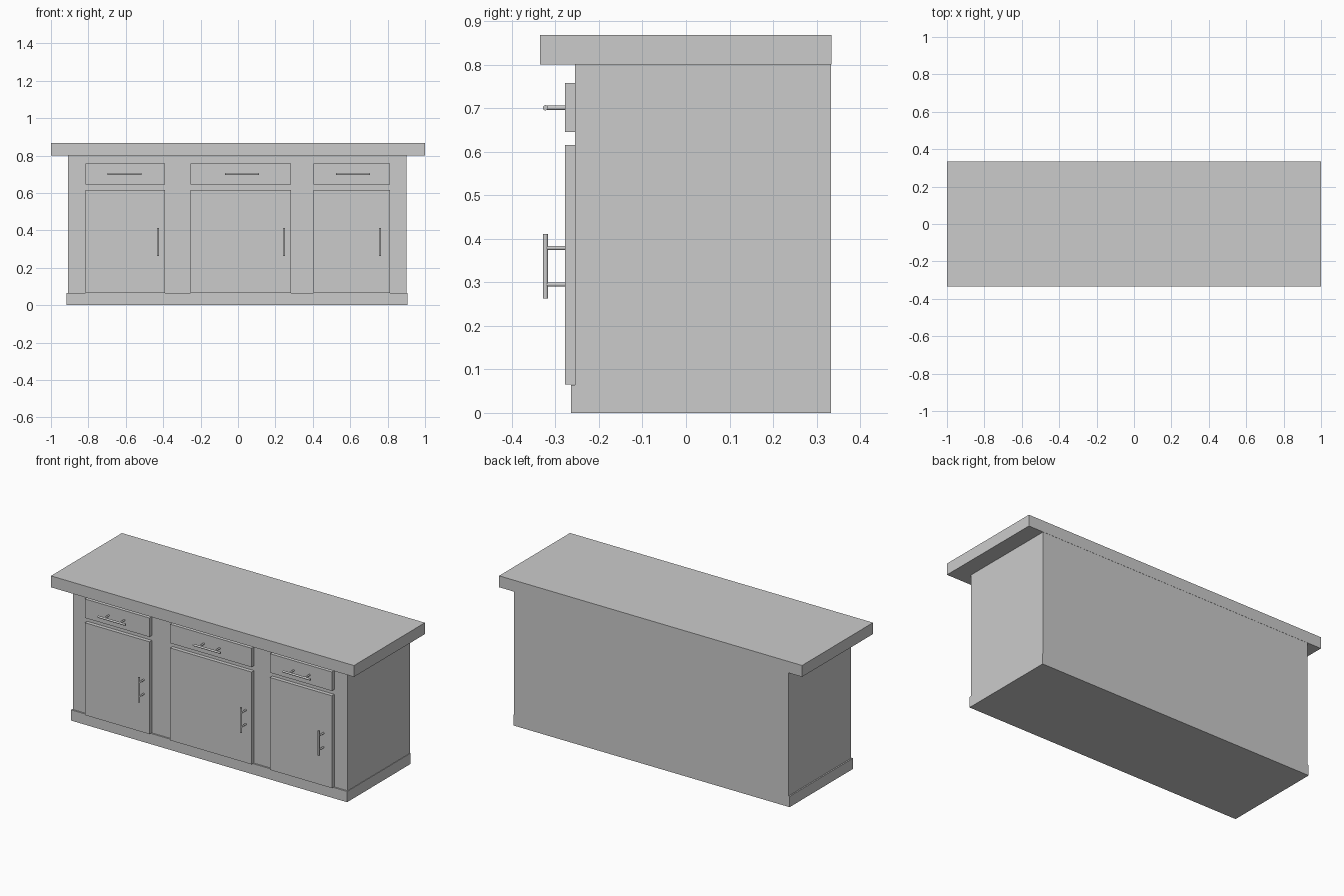
import bpy
import math

if "Cube" in bpy.data.objects:
    bpy.data.objects.remove(bpy.data.objects["Cube"])


def box(name, x0, x1, y0, y1, z0, z1):
    bpy.ops.mesh.primitive_cube_add(size=1, location=((x0 + x1) / 2, (y0 + y1) / 2, (z0 + z1) / 2))
    ob = bpy.context.object
    ob.name = name
    ob.scale = (x1 - x0, y1 - y0, z1 - z0)
    bpy.ops.object.transform_apply(location=False, rotation=False, scale=True)
    return ob


def rod(name, loc, radius, length, axis):
    rot = {"x": (0, math.pi / 2, 0), "y": (math.pi / 2, 0, 0), "z": (0, 0, 0)}[axis]
    bpy.ops.mesh.primitive_cylinder_add(vertices=16, radius=radius, depth=length, location=loc, rotation=rot)
    ob = bpy.context.object
    ob.name = name
    bpy.ops.object.shade_smooth_by_angle()
    return ob


def handle(name, x, z, length, spread, axis):
    # Bar pull: a grip plus two posts reaching back to the panel
    rod(name + "_grip", (x, GRIP_Y, z), 0.006, length, axis)
    post_len = FACE_Y - GRIP_Y + 0.004
    for i, s in enumerate((-spread, spread)):
        px, pz = (x + s, z) if axis == "x" else (x, z + s)
        rod(f"{name}_post_{i + 1}", (px, GRIP_Y + post_len / 2, pz), 0.005, post_len, "y")


BACK_Y, BODY_Y, FACE_Y, GRIP_Y = 0.333, -0.255, -0.278, -0.323

# Carcass, plinth and worktop
box("cabinet_body", -0.909, 0.902, BODY_Y, BACK_Y, 0.064, 0.80)
box("plinth", -0.917, 0.905, -0.264, BACK_Y, 0.0, 0.064)
box("worktop", -1.0, 1.0, -0.335, 0.334, 0.80, 0.868)

# Each bay: left edge, right edge, drawer handle x, door handle x
bays = {
    "left": (-0.816, -0.390, -0.607, -0.428),
    "middle": (-0.253, 0.284, 0.021, 0.246),
    "right": (0.405, 0.814, 0.615, 0.759),
}
for side, (x0, x1, drawer_x, door_x) in bays.items():
    box(side + "_drawer_front", x0, x1, FACE_Y, BODY_Y, 0.645, 0.758)
    box(side + "_door", x0, x1, FACE_Y, BODY_Y, 0.065, 0.616)
    handle(side + "_drawer_handle", drawer_x, 0.701, 0.18, 0.052, "x")
    handle(side + "_door_handle", door_x, 0.337, 0.149, 0.042, "z")
